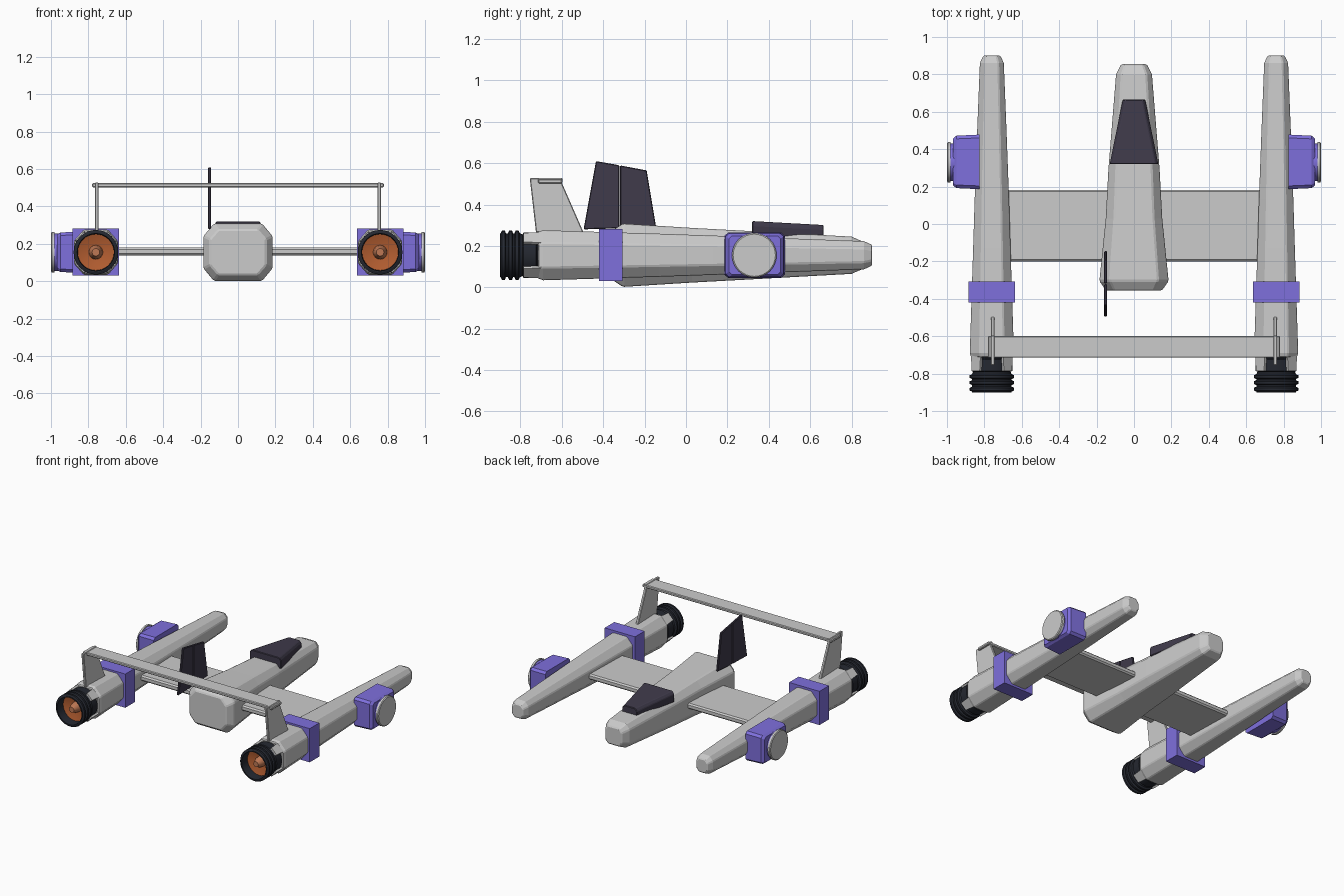
import bpy, bmesh, math
from mathutils import Vector

if "Cube" in bpy.data.objects:
    bpy.data.objects.remove(bpy.data.objects["Cube"])


def material(name, rgb):
    m = bpy.data.materials.new(name)
    m.diffuse_color = (*rgb, 1)
    m.use_nodes = True
    m.node_tree.nodes["Principled BSDF"].inputs["Base Color"].default_value = m.diffuse_color
    return m


PURPLE = material("purple", (0.21, 0.16, 0.72))
DARK = material("dark_glass", (0.05, 0.043, 0.07))
BLACK = material("black_metal", (0.018, 0.021, 0.03))
ORANGE = material("orange_glow", (0.45, 0.11, 0.03))
HUB = material("hub_orange", (0.52, 0.19, 0.09))


def finish(name, bm, mat=None, bevel=0, smooth=False):
    bmesh.ops.recalc_face_normals(bm, faces=bm.faces)
    me = bpy.data.meshes.new(name)
    bm.to_mesh(me)
    bm.free()
    ob = bpy.data.objects.new(name, me)
    bpy.context.collection.objects.link(ob)
    if mat:
        me.materials.append(mat)
    if bevel:
        b = ob.modifiers.new("bevel", 'BEVEL')
        b.width, b.segments, b.limit_method = bevel, 1, 'ANGLE'
    if smooth:
        bpy.context.view_layer.objects.active = ob
        ob.select_set(True)
        bpy.ops.object.shade_smooth_by_angle(angle=math.radians(35))
        ob.select_set(False)
    return ob


def skin(name, rings, mat=None, bevel=0, smooth=False, closed=False):
    """Bridge equal-length rings of points; cap the ends unless closed."""
    bm = bmesh.new()
    vs = [[bm.verts.new(p) for p in r] for r in rings]
    n = len(rings[0])
    pairs = list(zip(vs, vs[1:])) + ([(vs[-1], vs[0])] if closed else [])
    for a, b in pairs:
        for i in range(n):
            j = (i + 1) % n
            bm.faces.new((a[i], a[j], b[j], b[i]))
    if not closed:
        bm.faces.new(vs[0])
        bm.faces.new(vs[-1])
    return finish(name, bm, mat, bevel, smooth)


def octagon(x, y, z, hx, hz, cx, cz):
    """Chamfered rectangle in the xz plane; cx, cz = flat share of each side."""
    return [(x + a * hx, y, z + b * hz) for a, b in (
        (1, -cz), (1, cz), (cx, 1), (-cx, 1), (-1, cz), (-1, -cz), (-cx, -1), (cx, -1))]


def box(name, lo, hi, mat=None, bevel=0):
    rings = [[(x, y, z) for x, y in ((lo[0], lo[1]), (hi[0], lo[1]), (hi[0], hi[1]), (lo[0], hi[1]))]
             for z in (lo[2], hi[2])]
    return skin(name, rings, mat, bevel)


def plate(name, x, t, outline, mat=None, bevel=0):
    """Upright slab: yz outline with thickness t along x."""
    return skin(name, [[(x + d, y, z) for y, z in outline] for d in (-t / 2, t / 2)], mat, bevel)


def lathe(name, x, z, profile, mat=None, n=32, closed=False):
    """Revolve (radius, y) points around a y axis."""
    ang = [2 * math.pi * i / n for i in range(n)]
    return skin(name, [[(x + r * math.cos(a), y, z + r * math.sin(a)) for a in ang]
                       for r, y in profile], mat, smooth=True, closed=closed)


ZC = 0.155

# Central fuselage
skin("fuselage", [octagon(0, y, ZC, hx, hz, 0.7, 0.57) for y, hx, hz in (
    (-0.355, 0.15, 0.12), (-0.305, 0.185, 0.153), (0.03, 0.151, 0.132),
    (0.29, 0.137, 0.118), (0.8, 0.096, 0.09), (0.855, 0.068, 0.066))], bevel=0.007)

# Canopy
skin("canopy", [[(-w, y, 0.24), (w, y, 0.24), (w, y, top - 0.02), (w - 0.015, y, top),
                 (-w + 0.015, y, top), (-w, y, top - 0.02)]
                for y, w, top in ((0.32, 0.13, 0.32), (0.665, 0.06, 0.301))], DARK, 0.004)

# Offset tail fin with a central hinge line
plate("tail_fin_rear", -0.152, 0.016, [(-0.495, 0.28), (-0.322, 0.285), (-0.322, 0.59), (-0.435, 0.61)], DARK, 0.004)
plate("tail_fin_front", -0.152, 0.016, [(-0.318, 0.285), (-0.145, 0.295), (-0.19, 0.565), (-0.318, 0.589)], DARK, 0.004)

# Main wing and rear spoiler
box("main_wing", (-0.7, -0.2, 0.138), (0.7, 0.183, 0.18), bevel=0.01)
box("rear_spoiler", (-0.78, -0.715, 0.502), (0.78, -0.598, 0.524), bevel=0.005)

for s, side in ((-1, "left"), (1, "right")):
    x = 0.76 * s
    # Nacelle hull
    skin(side + "_nacelle", [octagon(x, y, ZC, hx, hz, 0.55, 0.5) for y, hx, hz in (
        (-0.715, 0.11, 0.112), (-0.69, 0.118, 0.121), (-0.13, 0.1, 0.104),
        (0.13, 0.092, 0.095), (0.51, 0.078, 0.081), (0.86, 0.064, 0.068),
        (0.9, 0.046, 0.05))], bevel=0.006)
    # Purple clamp around the nacelle
    box(side + "_clamp", (x - 0.125, -0.42, 0.03), (x + 0.125, -0.307, 0.281), PURPLE)
    # Spoiler strut
    plate(side + "_spoiler_strut", 0.755 * s, 0.02,
          [(-0.725, 0.265), (-0.495, 0.265), (-0.6, 0.505), (-0.595, 0.528), (-0.755, 0.528), (-0.752, 0.5)],
          bevel=0.004)
    # Ribbed exhaust nozzle, hollow at the back
    ribs = [(0.098, -0.69), (0.098, -0.72), (0.11, -0.725), (0.11, -0.785), (0.1, -0.79)]
    for y in (-0.803, -0.835, -0.87):
        ribs += [(0.106, y), (0.119, y - 0.006), (0.119, y - 0.02), (0.106, y - 0.026)]
    ribs += [(0.106, -0.9), (0.1, -0.9), (0.096, -0.82), (0.09, -0.69)]
    lathe(side + "_nozzle", x, ZC, ribs, BLACK, closed=True)
    # Glowing core and hub
    lathe(side + "_glow_core", x, ZC, [(0.097, -0.74), (0.097, -0.835), (0.035, -0.815)], ORANGE)
    lathe(side + "_core_hub", x, ZC, [(0.04, -0.8), (0.034, -0.84), (0.02, -0.875)], HUB)
    # Four diagonal flaps over the nozzle
    for k in range(4):
        a = math.pi / 4 + k * math.pi / 2
        u, v = Vector((math.cos(a), 0, math.sin(a))), Vector((-math.sin(a), 0, math.cos(a)))
        c = Vector((x, 0, ZC))
        rings = [[c + u * r + v * w + Vector((0, y, 0)) for r, w in (
            (0.108, -wd), (0.122, -wd), (0.122, wd), (0.108, wd))]
            for y, wd in ((-0.68, 0.038), (-0.785, 0.03))]
        skin(f"{side}_nozzle_flap_{k + 1}", rings)
    # Side pod: tapered purple block
    rings = []
    for px, hy, hz in ((0.825, 0.146, 0.11), (0.95, 0.14, 0.106), (0.968, 0.125, 0.094)):
        rings.append([(px * s, 0.332 + p[0], p[2]) for p in octagon(0, 0, ZC, hy, hz, 0.88, 0.85)])
    skin(side + "_pod", rings, PURPLE)
    # Pod drum and grey disc
    for name, mat, prof in (("_pod_drum", PURPLE, [(0.1, 0.95), (0.1, 0.982)]),
                            ("_pod_disc", None, [(0.108, 0.98), (0.108, 0.995), (0.102, 1.0)])):
        ang = [2 * math.pi * i / 32 for i in range(32)]
        skin(side + name, [[(px * s, 0.33 + r * math.cos(a), ZC + r * math.sin(a)) for a in ang]
                           for r, px in prof], mat, smooth=True)
